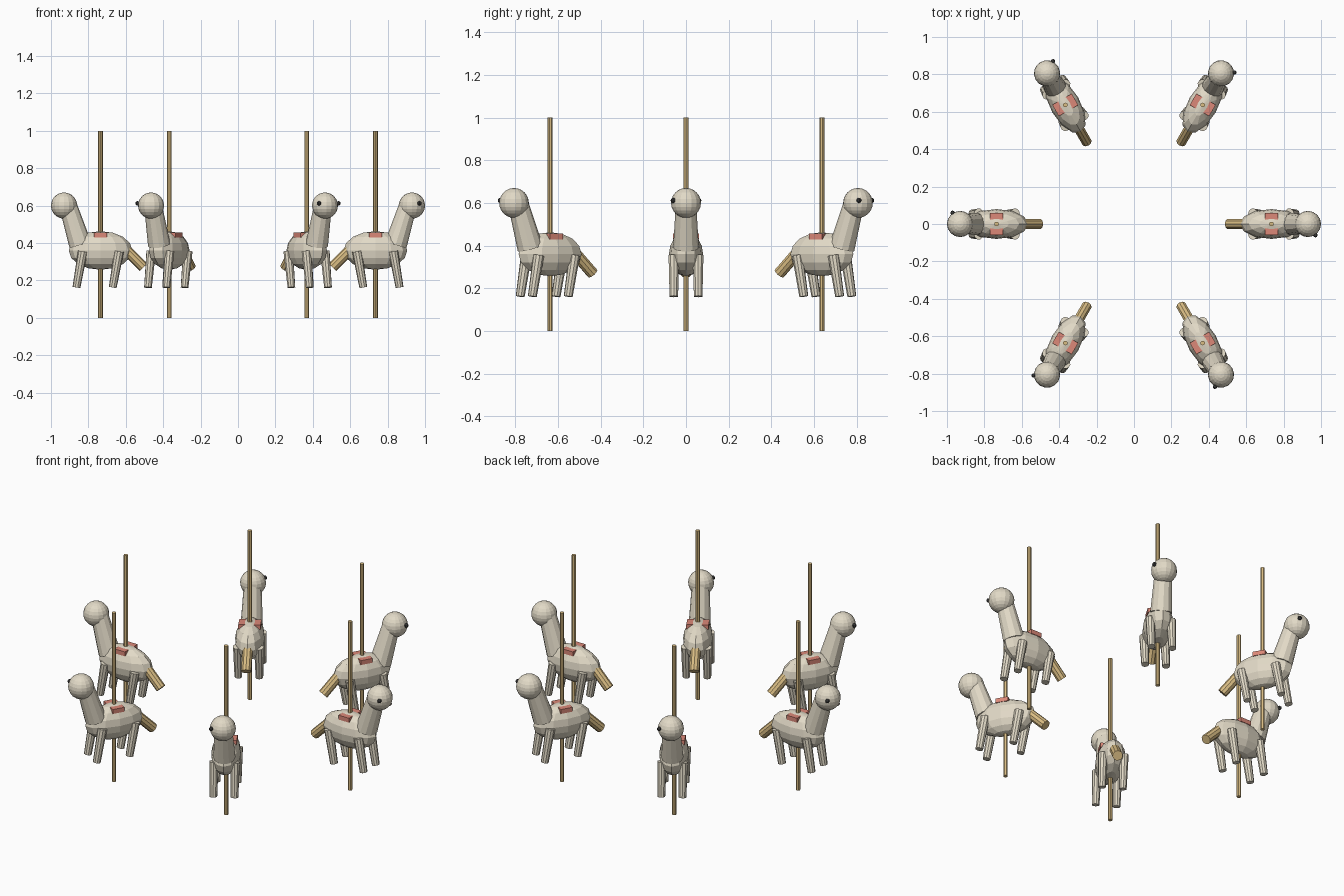
import bpy, bmesh, math
from mathutils import Matrix, Vector

if "Cube" in bpy.data.objects:
    bpy.data.objects.remove(bpy.data.objects["Cube"])

RADIUS = 0.735   # distance of each pole from the centre
COUNT = 6


def material(name, rgb):
    m = bpy.data.materials.new(name)
    m.diffuse_color = (*rgb, 1)
    m.use_nodes = True
    m.node_tree.nodes["Principled BSDF"].inputs["Base Color"].default_value = m.diffuse_color
    return m


CREAM = material("cream_paint", (0.76, 0.70, 0.57))
BRASS = material("brass", (0.70, 0.51, 0.23))
RED = material("saddle_red", (0.72, 0.25, 0.19))
BLACK = material("eye_black", (0.04, 0.04, 0.04))


def finish(name, bm, mat):
    """Copy one part around the ring, sharing its mesh."""
    bmesh.ops.translate(bm, verts=bm.verts, vec=(RADIUS, 0, 0))
    me = bpy.data.meshes.new(name)
    bm.to_mesh(me)
    bm.free()
    me.materials.append(mat)
    for i in range(COUNT):
        ob = bpy.data.objects.new(f"{name}_{i + 1}", me)
        ob.rotation_euler.z = i * math.tau / COUNT
        bpy.context.collection.objects.link(ob)


def ball(name, centre, size, mat, seg, rings):
    bm = bmesh.new()
    m = Matrix.Translation(centre) @ Matrix.Diagonal((*size, 1))
    bmesh.ops.create_uvsphere(bm, u_segments=seg, v_segments=rings, radius=1, matrix=m)
    finish(name, bm, mat)


def rod(name, a, b, r1, r2, mat, sides):
    a, b = Vector(a), Vector(b)
    d = b - a
    m = Matrix.Translation((a + b) / 2) @ d.to_track_quat('Z', 'Y').to_matrix().to_4x4()
    bm = bmesh.new()
    bmesh.ops.create_cone(bm, cap_ends=True, segments=sides, radius1=r1, radius2=r2,
                          depth=d.length, matrix=m)
    finish(name, bm, mat)


def box(name, centre, size, mat):
    bm = bmesh.new()
    m = Matrix.Translation(centre) @ Matrix.Diagonal((*size, 1))
    bmesh.ops.create_cube(bm, size=1, matrix=m)
    finish(name, bm, mat)


# Pole through the body (local x points outward, towards the head)
rod("pole", (0, 0, 0), (0, 0, 1), 0.0125, 0.0125, BRASS, 8)

# Body, neck and head
ball("body", (0, 0, 0.36), (0.17, 0.08, 0.103), CREAM, 12, 8)
rod("neck", (0.108, 0, 0.39), (0.172, 0, 0.595), 0.060, 0.048, CREAM, 12)
ball("head", (0.195, 0, 0.60), (0.07, 0.07, 0.07), CREAM, 16, 12)
ball("eye", (0.235, -0.06, 0.612), (0.012, 0.012, 0.012), BLACK, 8, 6)

# Legs, all swept forward
for label, x in (("front", 0.095), ("rear", -0.099)):
    for side, y in (("left", 0.057), ("right", -0.057)):
        rod(f"{label}_{side}_leg", (x, y, 0.355), (x + 0.034, y, 0.162),
            0.026, 0.021, CREAM, 10)

# Tail and saddle
rod("tail", (-0.13, 0, 0.37), (-0.23, 0, 0.27), 0.028, 0.028, BRASS, 10)
box("saddle", (0, 0, 0.443), (0.07, 0.12, 0.026), RED)
